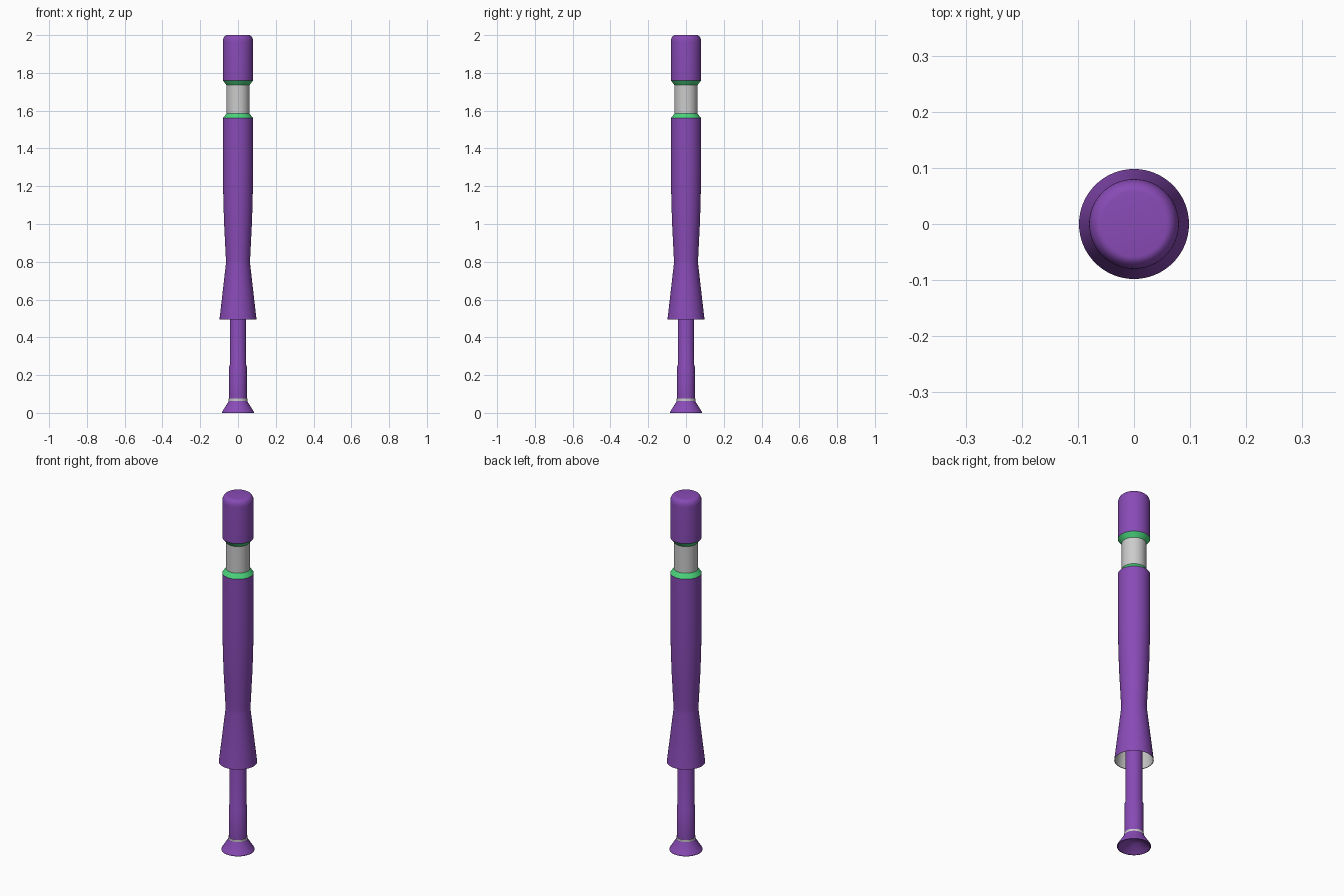
import bpy, bmesh, math

if "Cube" in bpy.data.objects:
    bpy.data.objects.remove(bpy.data.objects["Cube"])

SEGMENTS = 64


def material(name, rgb):
    m = bpy.data.materials.new(name)
    m.diffuse_color = (*rgb, 1)
    m.use_nodes = True
    m.node_tree.nodes["Principled BSDF"].inputs["Base Color"].default_value = m.diffuse_color
    return m


def lathe(name, profile, mat=None):
    """Spin (radius, z) points, listed bottom to top on the outside, around z."""
    bm = bmesh.new()
    verts = [bm.verts.new((r, 0, z)) for r, z in profile]
    edges = [bm.edges.new(pair) for pair in zip(verts, verts[1:])]
    bmesh.ops.spin(bm, geom=verts + edges, cent=(0, 0, 0), axis=(0, 0, 1),
                   angle=math.tau, steps=SEGMENTS, use_duplicate=False)
    bmesh.ops.remove_doubles(bm, verts=bm.verts, dist=1e-5)
    bm.normal_update()
    # orient outward profiles outward, inward profiles inward
    f = max(bm.faces, key=lambda f: abs(f.normal.z) < 0.9)
    c = f.calc_center_median()
    outward = f.normal.x * c.x + f.normal.y * c.y > 0
    if outward != (name != "skirt_lining"):
        bmesh.ops.reverse_faces(bm, faces=bm.faces)
    mesh = bpy.data.meshes.new(name)
    bm.to_mesh(mesh)
    bm.free()
    if mat:
        mesh.materials.append(mat)
    ob = bpy.data.objects.new(name, mesh)
    bpy.context.collection.objects.link(ob)
    bpy.ops.object.select_all(action='DESELECT')
    ob.select_set(True)
    bpy.context.view_layer.objects.active = ob
    bpy.ops.object.shade_smooth_by_angle(angle=math.radians(30))
    return ob


purple = material("purple", (0.25, 0.07, 0.47))
green = material("green", (0.07, 0.65, 0.2))

# rounded top cap
corner = [(0.058 + 0.022 * math.cos(a), 1.965 + 0.035 * math.sin(a))
          for a in [math.radians(11.25 * i) for i in range(9)]]
lathe("top_cap", [(0.08, 1.76)] + corner + [(0, 2.0)], purple)

# grey neck between two green chamfered collars
lathe("upper_collar", [(0.061, 1.735), (0.08, 1.76)], green)
lathe("neck", [(0.061, 1.585), (0.061, 1.735)])
lathe("lower_collar", [(0.08, 1.56), (0.061, 1.585)], green)

# waisted body with flared skirt
lathe("body", [(0.098, 0.495), (0.064, 0.79), (0.064, 0.81), (0.068, 0.89),
               (0.073, 0.99), (0.077, 1.1), (0.079, 1.21), (0.08, 1.35),
               (0.08, 1.56)], purple)
lathe("skirt_lining", [(0.098, 0.495), (0.095, 0.496), (0.06, 0.79), (0, 0.79)])

# rod, slightly thicker at its lower end
lathe("rod", [(0.047, 0.075), (0.047, 0.245), (0.043, 0.255), (0.043, 0.79)], purple)
lathe("rod_ring", [(0.049, 0.064), (0.049, 0.075), (0.047, 0.075)])

# flared foot, hollow underneath
lathe("foot", [(0, 0.04), (0.03, 0.036), (0.08, 0.0), (0.084, 0.0),
               (0.084, 0.006), (0.05, 0.06), (0.049, 0.064)], purple)
